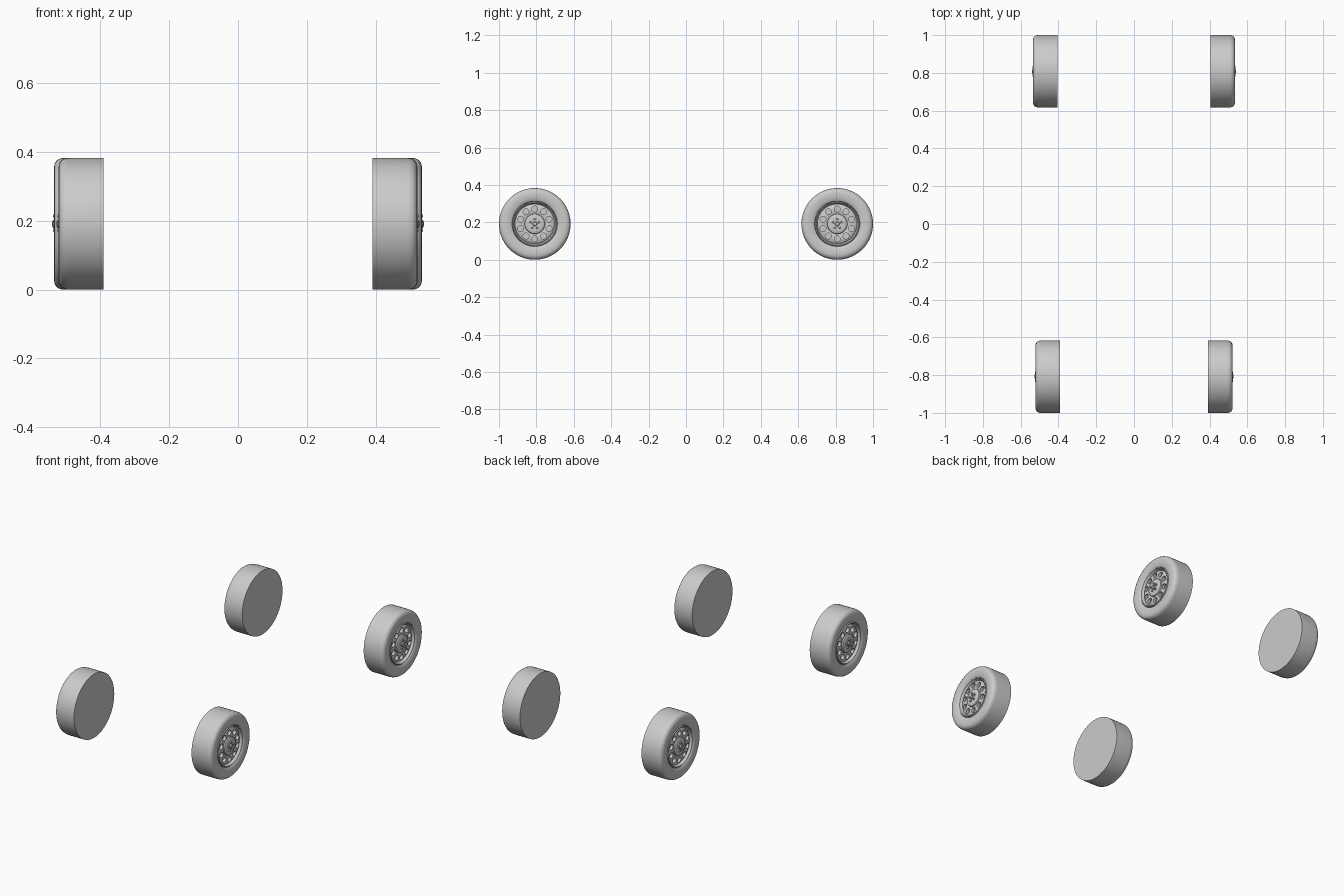
import bpy, bmesh
from math import sin, cos, pi, radians
from mathutils import Matrix

if "Cube" in bpy.data.objects:
    bpy.data.objects.remove(bpy.data.objects["Cube"])

R = 0.1915          # tyre radius
W = 0.131           # tyre width


def mesh_object(name, bm):
    bmesh.ops.recalc_face_normals(bm, faces=bm.faces)
    me = bpy.data.meshes.new(name)
    bm.to_mesh(me)
    bm.free()
    ob = bpy.data.objects.new(name, me)
    bpy.context.collection.objects.link(ob)
    return ob


def lathe(bm, profile, steps=64):
    """Spin (x, radius) points round the x axis; radius 0 makes a pole."""
    rings = []
    for x, r in profile:
        if r == 0:
            rings.append([bm.verts.new((x, 0, 0))])
        else:
            rings.append([bm.verts.new((x, r * cos(2 * pi * i / steps), r * sin(2 * pi * i / steps)))
                          for i in range(steps)])
    for a, b in zip(rings, rings[1:]):
        for i in range(steps):
            j = (i + 1) % steps
            if len(a) == 1:
                bm.faces.new((a[0], b[i], b[j]))
            elif len(b) == 1:
                bm.faces.new((a[i], a[j], b[0]))
            else:
                bm.faces.new((a[i], a[j], b[j], b[i]))


def pegs(bm, count, ring, r1, r2, x0, x1, sides, phase=0):
    """A ring of cylinders along x."""
    for i in range(count):
        t = 2 * pi * i / count + phase
        m = Matrix.Translation(((x0 + x1) / 2, ring * cos(t), ring * sin(t))) @ Matrix.Rotation(pi / 2, 4, 'Y')
        bmesh.ops.create_cone(bm, cap_ends=True, segments=sides, radius1=r1, radius2=r2,
                              depth=x1 - x0, matrix=m)


# tyre: flat inner side, rounded outer shoulder, bead at the rim
bm = bmesh.new()
lathe(bm, [(0, 0), (0, R), (W - .03, R), (W - .022, R - .0008), (W - .014, R - .003), (W - .007, R - .008),
           (W - .002, R - .016), (W, R - .026), (W, R - .04), (W - .002, .136), (W - .005, .127),
           (W - .009, .121), (W - .02, .119), (W - .06, .119), (W - .06, 0)])
tyre = mesh_object("tyre", bm)

# rim: raised lip, groove, dished face with hub in the middle
bm = bmesh.new()
lathe(bm, [(W - .062, 0), (W - .062, .119), (W - .008, .119), (W - .005, .117), (W - .006, .113),
           (W - .018, .109), (W - .022, .106), (W - .018, .102), (W - .015, .098), (W - .012, .080),
           (W - .013, .062), (W - .016, .057), (W - .016, .054), (W - .009, .052), (W - .006, .048),
           (W - .005, .034), (W - .005, 0)])
rim = mesh_object("rim", bm)

# round vent holes cut into the rim face
bm = bmesh.new()
pegs(bm, 10, .080, .0155, .0155, W - .03, W + .02, 24, pi / 2)
cutter = mesh_object("vent_cutter", bm)
cutter.hide_render = True
mod = rim.modifiers.new("vents", 'BOOLEAN')
mod.operation = 'DIFFERENCE'
mod.object = cutter
mod.solver = 'EXACT'
bpy.context.view_layer.update()
rim.data = bpy.data.meshes.new_from_object(rim.evaluated_get(bpy.context.evaluated_depsgraph_get()))
rim.modifiers.clear()
bpy.data.objects.remove(cutter)

# wheel nuts and centre cap
bm = bmesh.new()
pegs(bm, 5, .023, .0065, .005, W - .008, W + .003, 6, pi / 2)
lathe(bm, [(W - .008, .013), (W + .002, .012), (W + .005, .009), (W + .006, 0)], 24)
nuts = mesh_object("wheel_nuts", bm)

parts = [tyre, rim, nuts]
for ob in parts:
    bpy.ops.object.select_all(action='DESELECT')
    ob.select_set(True)
    bpy.context.view_layer.objects.active = ob
    bpy.ops.object.shade_smooth_by_angle(angle=radians(35))

# four wheels, front pair slightly narrower in track
for end, y, inner in (("front", -1 + R, .391), ("rear", 1 - R, .404)):
    for side, s in (("right", 1), ("left", -1)):
        for ob in parts:
            c = ob.copy()
            c.name = f"{end}_{side}_{ob.name}"
            c.location = (s * inner, y, R)
            c.rotation_euler.z = 0 if s > 0 else pi
            bpy.context.collection.objects.link(c)
for ob in parts:
    bpy.data.objects.remove(ob)
